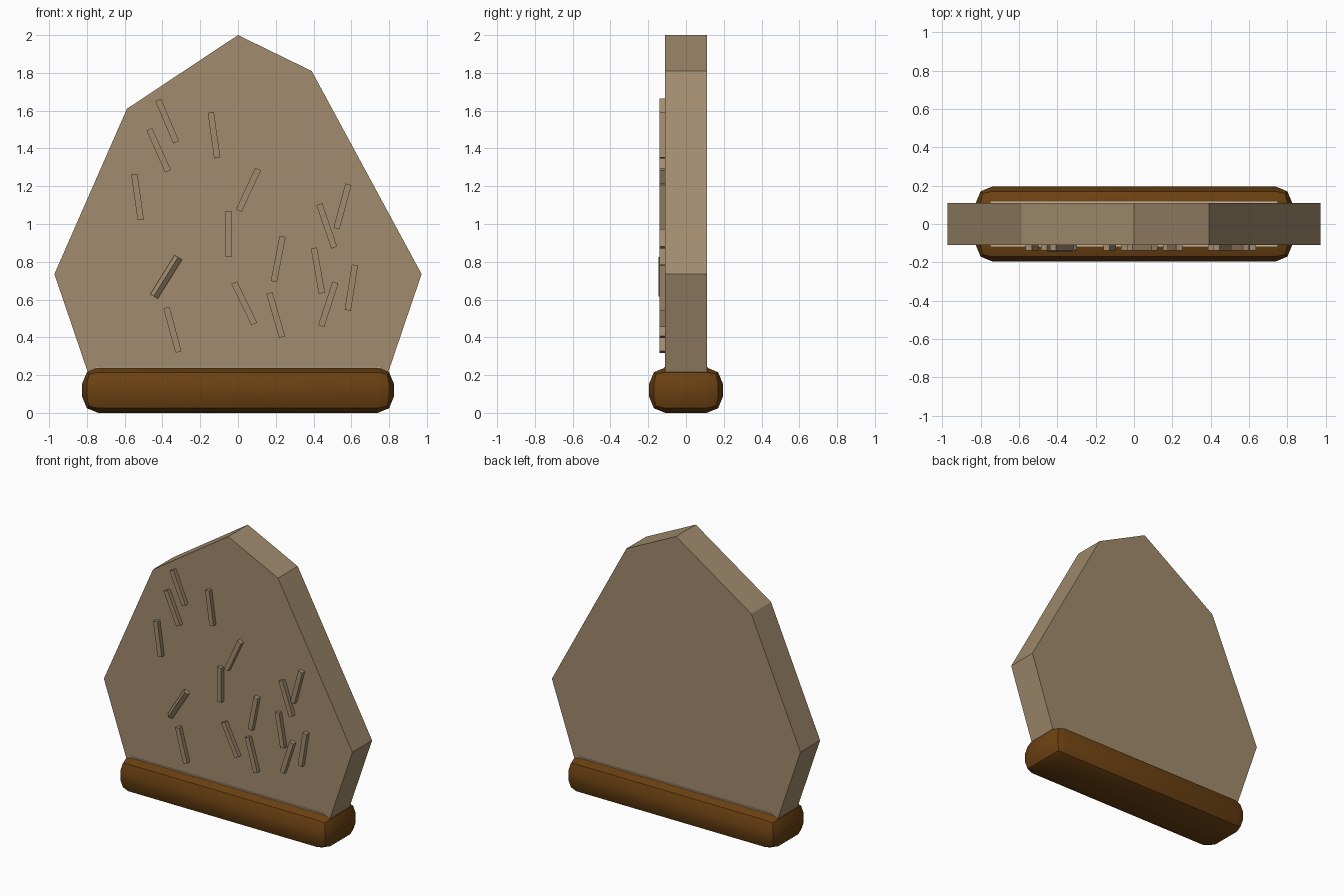
import bpy
import bmesh
from math import radians
from mathutils import Matrix, Vector

cube = bpy.data.objects.get("Cube")
if cube:
    bpy.data.objects.remove(cube, do_unlink=True)


def material(name, rgb):
    mat = bpy.data.materials.new(name)
    mat.use_nodes = True
    mat.diffuse_color = (*rgb, 1)
    mat.node_tree.nodes["Principled BSDF"].inputs["Base Color"].default_value = (*rgb, 1)
    return mat


def finish(name, bm, mat):
    bmesh.ops.recalc_face_normals(bm, faces=bm.faces)
    mesh = bpy.data.meshes.new(name)
    bm.to_mesh(mesh)
    bm.free()
    mesh.materials.append(mat)
    obj = bpy.data.objects.new(name, mesh)
    bpy.context.collection.objects.link(obj)
    return obj


def box(size, matrix):
    bm = bmesh.new()
    bmesh.ops.create_cube(bm, size=1, matrix=matrix @ Matrix.Diagonal((*size, 1)))
    return bm


stone = material("tan stone", (0.36, 0.26, 0.155))
wood = material("dark brown wood", (0.15, 0.054, 0.006))
rim = material("pale rim", (0.6, 0.5, 0.38))

# Upright slab: outline extruded through its thickness
outline = [(0, 2), (0.39, 1.81), (0.972, 0.735), (0.79, 0.2),
           (-0.79, 0.2), (-0.972, 0.735), (-0.588, 1.61)]
bm = bmesh.new()
face = bm.faces.new([bm.verts.new((x, -0.11, z)) for x, z in outline])
extruded = bmesh.ops.extrude_face_region(bm, geom=[face])["geom"]
bmesh.ops.translate(bm, vec=(0, 0.22, 0),
                    verts=[v for v in extruded if isinstance(v, bmesh.types.BMVert)])
finish("slab", bm, stone)

# Rounded base
bm = box((1.65, 0.39, 0.24), Matrix.Translation((0, 0, 0.12)))
bmesh.ops.bevel(bm, geom=bm.edges[:], offset=0.085, segments=2,
                profile=0.5, affect='EDGES')
base = finish("base", bm, wood)
bpy.ops.object.select_all(action='DESELECT')
base.select_set(True)
bpy.context.view_layer.objects.active = base
bpy.ops.object.shade_smooth_by_angle(angle=radians(30))

# Thin rim where the slab meets the base
finish("slab_rim", box((1.5, 0.234, 0.009), Matrix.Translation((0, 0, 0.238))), rim)

# Raised strokes on the front: x, z, lean in degrees
strokes = [
    (-0.375, 1.545, -23), (-0.42, 1.39, -24), (-0.127, 1.47, -8),
    (-0.532, 1.143, -8), (0.055, 1.18, 25), (-0.05, 0.948, 0),
    (0.553, 1.093, 15), (0.47, 0.99, -19), (0.213, 0.815, 11),
    (0.423, 0.753, -10), (0.6, 0.663, 9), (-0.38, 0.72, 32),
    (0.033, 0.58, -26), (0.2, 0.518, -16), (0.478, 0.575, 18),
    (-0.347, 0.44, -15),
]
for i, (x, z, lean) in enumerate(strokes):
    # The one stroke with the steepest lean is also rolled about its length
    roll = 40 if lean > 30 else 0
    place = (Matrix.Translation(Vector((x, -0.123, z)))
             @ Matrix.Rotation(radians(lean), 4, 'Y')
             @ Matrix.Rotation(radians(roll), 4, 'Z'))
    finish(f"stroke_{i + 1}", box((0.033, 0.033, 0.243), place), stone)
